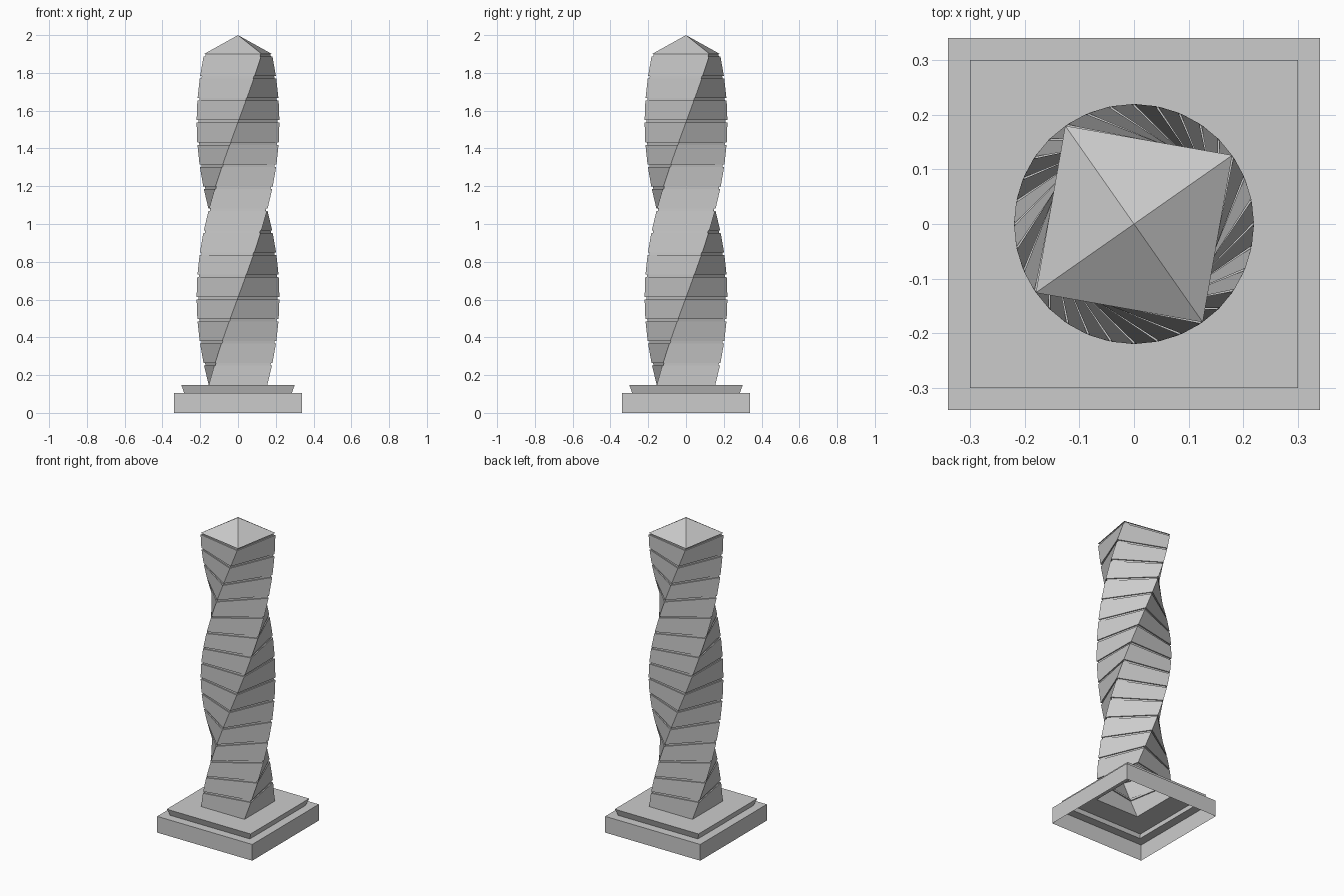
import bpy, bmesh
from math import radians, cos, sin, pi, sqrt

if "Cube" in bpy.data.objects:
    bpy.data.objects.remove(bpy.data.objects["Cube"])

Z0, Z1 = 0.147, 1.90      # shaft bottom and top
TWIST = radians(170)      # whole turn of the shaft
COUNT = 15                # stacked blocks
HALF, GROOVE = 0.155, 0.148
GAP = 0.013


def skin_rings(name, rings, apex=None):
    """Skin square rings given as (half width, z, angle); optional closing point."""
    bm = bmesh.new()
    prev = None
    for half, z, ang in rings:
        r = half * sqrt(2)
        ring = [bm.verts.new((r * cos(ang + pi / 4 + i * pi / 2),
                              r * sin(ang + pi / 4 + i * pi / 2), z)) for i in range(4)]
        if prev:
            for i in range(4):
                j = (i + 1) % 4
                bm.faces.new((prev[i], prev[j], ring[j], ring[i]))
        prev = ring
    if apex is not None:
        tip = bm.verts.new((0, 0, apex))
        for i in range(4):
            bm.faces.new((prev[i], prev[(i + 1) % 4], tip))
    mesh = bpy.data.meshes.new(name)
    bm.to_mesh(mesh)
    bm.free()
    obj = bpy.data.objects.new(name, mesh)
    bpy.context.collection.objects.link(obj)
    return obj


def turn(z):
    return TWIST * (z - Z0) / (Z1 - Z0)


# Hollow plinth with a flared step, open underneath
skin_rings("plinth", [(0.34, 0, 0), (0.34, 0.105, 0), (0.285, 0.105, 0),
                      (0.30, Z0, 0), (HALF, Z0, 0)])

# Twisted shaft: blocks separated by shallow grooves
step = (Z1 - Z0) / COUNT
rings = []
for k in range(COUNT):
    low = Z0 + k * step
    top = low + step
    rings += [(HALF, low, turn(low)), (HALF, top - GAP, turn(top - GAP)),
              (GROOVE, top - GAP, turn(top - GAP)), (GROOVE, top, turn(top))]
rings.append((HALF, Z1, TWIST))
skin_rings("twisted_shaft", rings)

# Pyramid cap
skin_rings("pyramid_cap", [(HALF, Z1, TWIST)], apex=2.0)
